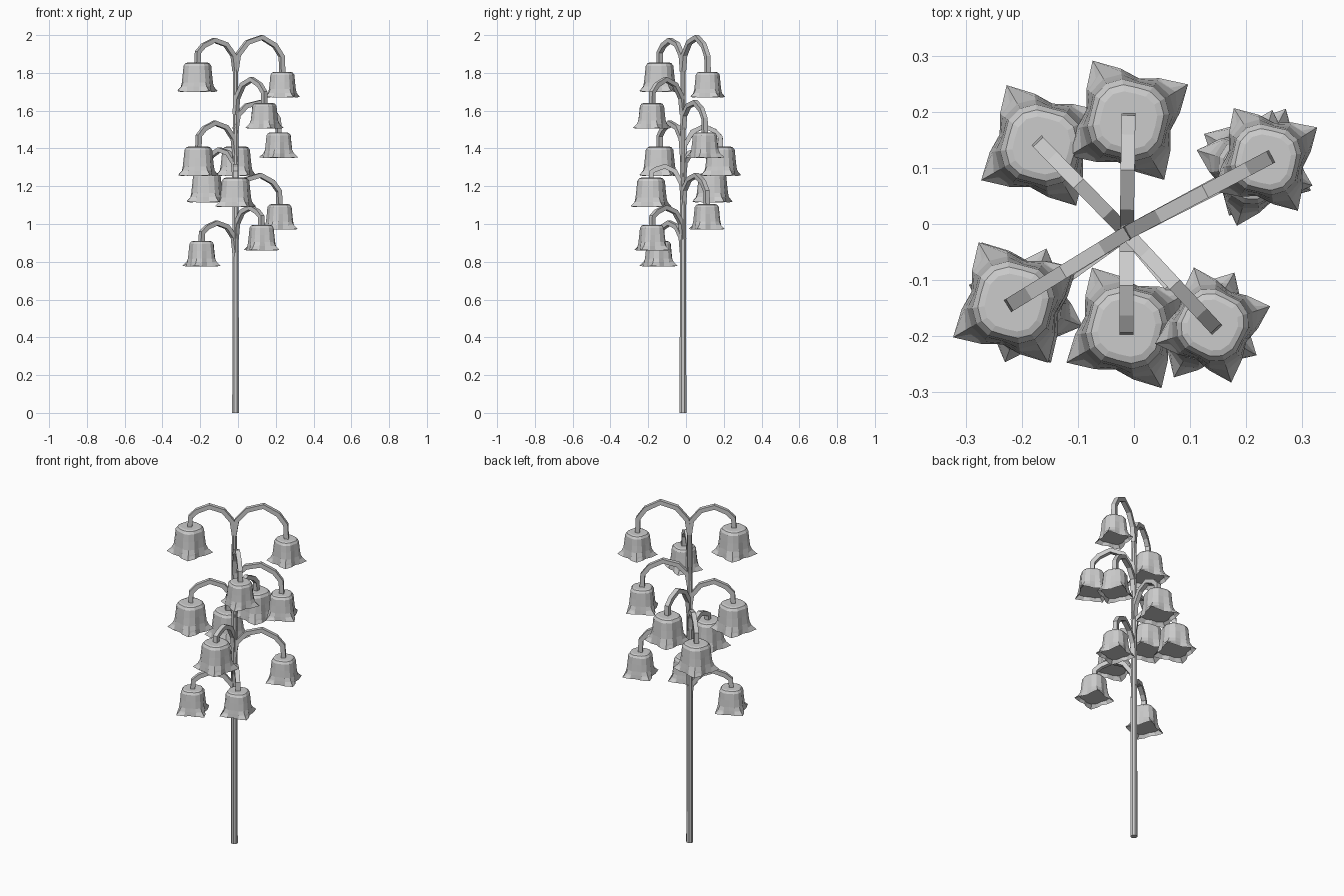
import bpy, bmesh
from math import sin, cos, pi, radians
from mathutils import Vector

if "Cube" in bpy.data.objects:
    bpy.data.objects.remove(bpy.data.objects["Cube"])

STEM = Vector((-0.013, -0.016, 0))


def finish(bm, name):
    bmesh.ops.recalc_face_normals(bm, faces=bm.faces[:])
    mesh = bpy.data.meshes.new(name)
    bm.to_mesh(mesh)
    bm.free()
    ob = bpy.data.objects.new(name, mesh)
    bpy.context.collection.objects.link(ob)
    return ob


def loft(name, rings):
    """Skin closed rings of points and cap both ends."""
    bm = bmesh.new()
    vs = [[bm.verts.new(p) for p in ring] for ring in rings]
    n = len(rings[0])
    for a, b in zip(vs, vs[1:]):
        for i in range(n):
            j = (i + 1) % n
            bm.faces.new((a[i], a[j], b[j], b[i]))
    bm.faces.new(vs[0])
    bm.faces.new(vs[-1])
    return finish(bm, name)


def bell(name, x, y, top, turn, s):
    # (height, radius towards petal tip, beside the tip, between petals)
    profile = [
        (0.000, 0.054, 0.052, 0.049),
        (-0.004, 0.066, 0.064, 0.060),
        (-0.018, 0.076, 0.074, 0.068),
        (-0.060, 0.080, 0.078, 0.071),
        (-0.105, 0.086, 0.083, 0.073),
        (-0.128, 0.098, 0.088, 0.075),
        (-0.151, 0.124, 0.093, 0.077),
        (-0.132, 0.092, 0.084, 0.072),
    ]
    rings = []
    for k, (z, tip, side, gap) in enumerate(profile):
        ring = []
        for i in range(16):
            a = radians(turn) + i * pi / 8
            r = (tip, side, gap, side)[i % 4] * s
            drop = -0.004 if k == 6 and i % 4 else 0
            ring.append((x + r * cos(a), y + r * sin(a), top + (z + drop) * s))
        rings.append(ring)
    loft(name, rings)


def arm(name, x, y, top, start, apex):
    out = Vector((x, y, 0)) - STEM
    length = out.length
    out.normalize()
    side = Vector((-out.y, out.x, 0))
    h = apex - top
    rise = apex - start
    path = [(0, start - 0.05), (0.05, start + 0.25 * rise),
            (0.25, start + 0.72 * rise), (0.56, apex - 0.012),
            (0.84, apex - 0.22 * h - 0.012), (0.985, top + 0.42 * h), (1, top - 0.01)]
    pts = [STEM + out * (t * length) + Vector((0, 0, z)) for t, z in path]
    rings = []
    for i, p in enumerate(pts):
        d = (pts[min(i + 1, len(pts) - 1)] - pts[max(i - 1, 0)]).normalized()
        n = d.cross(side)
        w = 0.0125
        rings.append([p + side * w * a + n * w * b
                      for a, b in ((1, 1), (-1, 1), (-1, -1), (1, -1))])
    loft(name, rings)


# Main stem, tapering upwards
loft("main_stem", [[(STEM.x + r * cos(i * pi / 4 + pi / 8), STEM.y + r * sin(i * pi / 4 + pi / 8), z)
                    for i in range(8)]
                   for z, r in ((0, 0.019), (0.8, 0.018), (1.4, 0.016), (1.88, 0.013))])

# Flowers: x, y, bell top, arm start, arm apex, turn, scale
flowers = [
    (-0.215, -0.14, 1.855, 1.86, 1.985, 30, 1.0),
    (0.235, 0.115, 1.805, 1.86, 2.000, 32, 0.87),
    (0.140, -0.18, 1.640, 1.63, 1.778, 18, 0.87),
    (0.215, 0.10, 1.485, 1.55, 1.655, 73, 0.87),
    (-0.210, -0.14, 1.410, 1.42, 1.547, 30, 1.0),
    (-0.010, 0.185, 1.410, 1.38, 1.530, 31, 1.0),
    (-0.165, 0.14, 1.270, 1.30, 1.405, 30, 1.0),
    (-0.013, -0.185, 1.245, 1.18, 1.318, 30, 1.0),
    (0.220, 0.11, 1.105, 1.15, 1.270, 62, 0.87),
    (0.125, -0.18, 0.995, 0.97, 1.100, 60, 0.87),
    (-0.193, -0.145, 0.910, 0.90, 1.018, 70, 0.87),
]
for i, (x, y, top, start, apex, turn, s) in enumerate(flowers, 1):
    arm(f"flower_stalk_{i}", x, y, top, start, apex)
    bell(f"bell_flower_{i}", x, y, top, turn, s)
